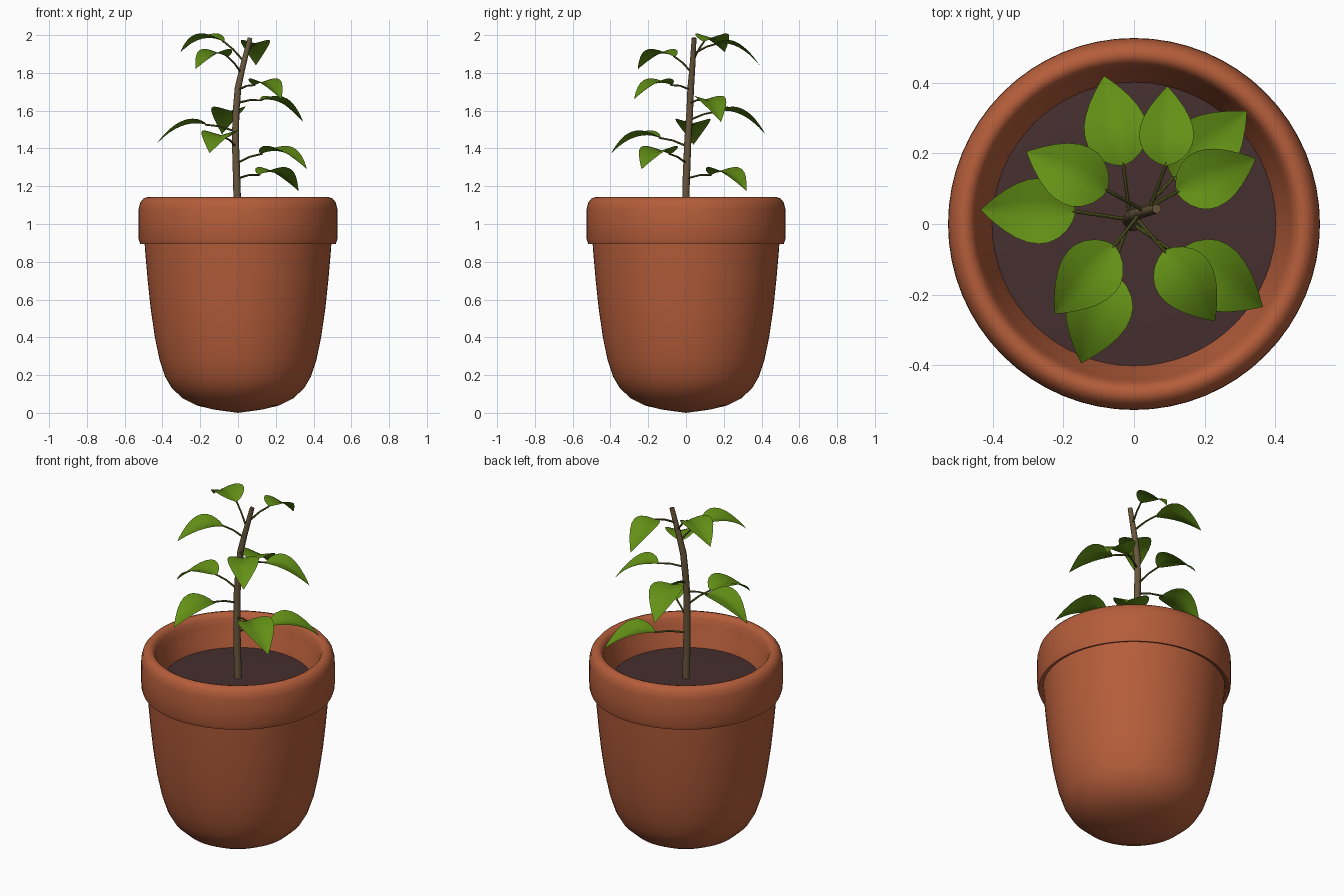
import bpy, bmesh, math
from mathutils import Vector

if "Cube" in bpy.data.objects:
    bpy.data.objects.remove(bpy.data.objects["Cube"])


def material(name, rgb):
    m = bpy.data.materials.new(name)
    m.diffuse_color = (*rgb, 1)
    m.use_nodes = True
    m.node_tree.nodes["Principled BSDF"].inputs["Base Color"].default_value = m.diffuse_color
    return m


TERRACOTTA = material("terracotta", (0.46, 0.11, 0.043))
SOIL = material("soil brown", (0.062, 0.029, 0.029))
BARK = material("bark brown", (0.14, 0.095, 0.045))
STALK = material("stalk olive", (0.11, 0.12, 0.02))
LEAF = material("leaf green", (0.125, 0.28, 0.008))


def finish(name, bm, mat, angle=40):
    bmesh.ops.remove_doubles(bm, verts=bm.verts, dist=1e-5)
    bmesh.ops.recalc_face_normals(bm, faces=bm.faces)
    me = bpy.data.meshes.new(name)
    bm.to_mesh(me)
    bm.free()
    me.materials.append(mat)
    ob = bpy.data.objects.new(name, me)
    bpy.context.collection.objects.link(ob)
    bpy.ops.object.select_all(action='DESELECT')
    ob.select_set(True)
    bpy.context.view_layer.objects.active = ob
    bpy.ops.object.shade_smooth_by_angle(angle=math.radians(angle))
    return ob


def lathe(name, profile, mat, sides=64):
    bm = bmesh.new()
    vs = [bm.verts.new((r, 0, z)) for r, z in profile]
    es = [bm.edges.new(p) for p in zip(vs, vs[1:])]
    bmesh.ops.spin(bm, geom=vs + es, cent=(0, 0, 0), axis=(0, 0, 1),
                   angle=2 * math.pi, steps=sides, use_merge=True)
    return finish(name, bm, mat)


def tube(name, points, radii, mat, sides=10):
    bm = bmesh.new()
    rings = []
    for i, p in enumerate(points):
        d = (points[min(i + 1, len(points) - 1)] - points[max(i - 1, 0)]).normalized()
        u = d.cross(Vector((0.31, 0.95, 0.05))).normalized()
        v = d.cross(u)
        rings.append([bm.verts.new(p + radii[i] * (u * math.cos(a) + v * math.sin(a)))
                      for a in (2 * math.pi * k / sides for k in range(sides))])
    for a, b in zip(rings, rings[1:]):
        for k in range(sides):
            n = (k + 1) % sides
            bm.faces.new((a[k], a[n], b[n], b[k]))
    bm.faces.new(rings[0])
    bm.faces.new(rings[-1])
    return finish(name, bm, mat)


# Pot: rounded body, thick rolled rim and inner wall
lathe("pot", [(0, 0), (0.13, 0.018), (0.22, 0.04), (0.29, 0.075), (0.35, 0.13),
              (0.385, 0.19), (0.415, 0.28), (0.44, 0.4), (0.462, 0.55), (0.478, 0.7),
              (0.492, 0.86), (0.495, 0.905), (0.518, 0.895), (0.526, 0.92),
              (0.527, 1.0), (0.526, 1.08), (0.517, 1.115), (0.5, 1.136), (0.48, 1.142),
              (0.462, 1.135), (0.45, 1.115), (0.44, 1.08), (0.425, 1.02), (0.402, 0.96),
              (0.39, 0.9)], TERRACOTTA)

# Soil surface, very slightly domed
lathe("soil", [(0.402, 0.96), (0.3, 0.966), (0.15, 0.968), (0, 0.968)], SOIL)

# Stem: leans to the right near the top
STEM = [Vector(p) for p in ((0, 0, 0.94), (-0.006, 0.0, 1.2), (-0.014, 0.01, 1.45),
                            (-0.01, 0.02, 1.6), (0.0, 0.025, 1.72), (0.022, 0.033, 1.82),
                            (0.064, 0.043, 1.985))]
tube("stem", STEM, [0.021, 0.02, 0.019, 0.018, 0.018, 0.016, 0.013], BARK, 12)


def stem_at(z):
    for a, b in zip(STEM, STEM[1:]):
        if z <= b.z:
            return a.lerp(b, (z - a.z) / (b.z - a.z))
    return STEM[-1].copy()


# Leaf outline: position along the leaf, relative half width
OUTLINE = [(0, 0.02), (0.03, 0.3), (0.09, 0.58), (0.18, 0.82), (0.28, 0.96), (0.38, 1.0),
           (0.5, 0.96), (0.62, 0.83), (0.74, 0.63), (0.86, 0.37), (0.94, 0.17), (1, 0.0)]
ACROSS = [-1, -0.66, -0.33, 0, 0.33, 0.66, 1]


def leaf(name, base, tip):
    base, tip = Vector(base), Vector(tip)
    run = (tip - base).to_2d().length
    side = Vector((base.y - tip.y, tip.x - base.x, 0)).normalized()
    bm = bmesh.new()
    rows = []
    for t, w in OUTLINE:
        mid = base.lerp(tip, t)
        mid.z += 0.17 * run * 4 * t * (1 - t)      # arched midrib
        half = w * run * 0.345
        rows.append([bm.verts.new(mid + side * half * s
                                  + Vector((0, 0, 0.28 * half * abs(s))))   # folded halves
                     for s in ACROSS])
    for a, b in zip(rows, rows[1:]):
        for k in range(len(ACROSS) - 1):
            bm.faces.new((a[k], a[k + 1], b[k + 1], b[k]))
    ob = finish(name, bm, LEAF, 60)
    if sum(p.normal.z for p in ob.data.polygons) < 0:
        ob.data.flip_normals()


# Leaves with their stalks: stem height, leaf base, leaf tip
LEAVES = [
    (1.24, (0.11, 0.13, 1.26), (0.32, 0.32, 1.175)),
    (1.32, (0.12, -0.085, 1.37), (0.365, -0.235, 1.29)),
    (1.41, (-0.065, -0.135, 1.455), (-0.15, -0.395, 1.375)),
    (1.49, (-0.165, 0.035, 1.525), (-0.435, 0.04, 1.42)),
    (1.55, (-0.03, 0.165, 1.595), (-0.085, 0.42, 1.475)),
    (1.64, (0.12, 0.09, 1.655), (0.345, 0.185, 1.54)),
    (1.71, (0.085, -0.075, 1.735), (0.23, -0.275, 1.66)),
    (1.80, (-0.055, -0.06, 1.885), (-0.225, -0.255, 1.82)),
    (1.86, (-0.075, 0.095, 1.965), (-0.305, 0.205, 1.91)),
    (1.90, (0.09, 0.165, 1.955), (0.095, 0.39, 1.84)),
]
for i, (z, base, tip) in enumerate(LEAVES, 1):
    start, end = stem_at(z), Vector(base)
    bend = start.lerp(end, 0.55) + Vector((0, 0, 0.008))
    inner = end.lerp(Vector(tip), 0.04) + Vector((0, 0, 0.004))
    tube(f"leaf_stalk_{i}", [start, bend, end, inner], [0.006, 0.005, 0.005, 0.003], STALK, 8)
    leaf(f"leaf_{i}", base, tip)
